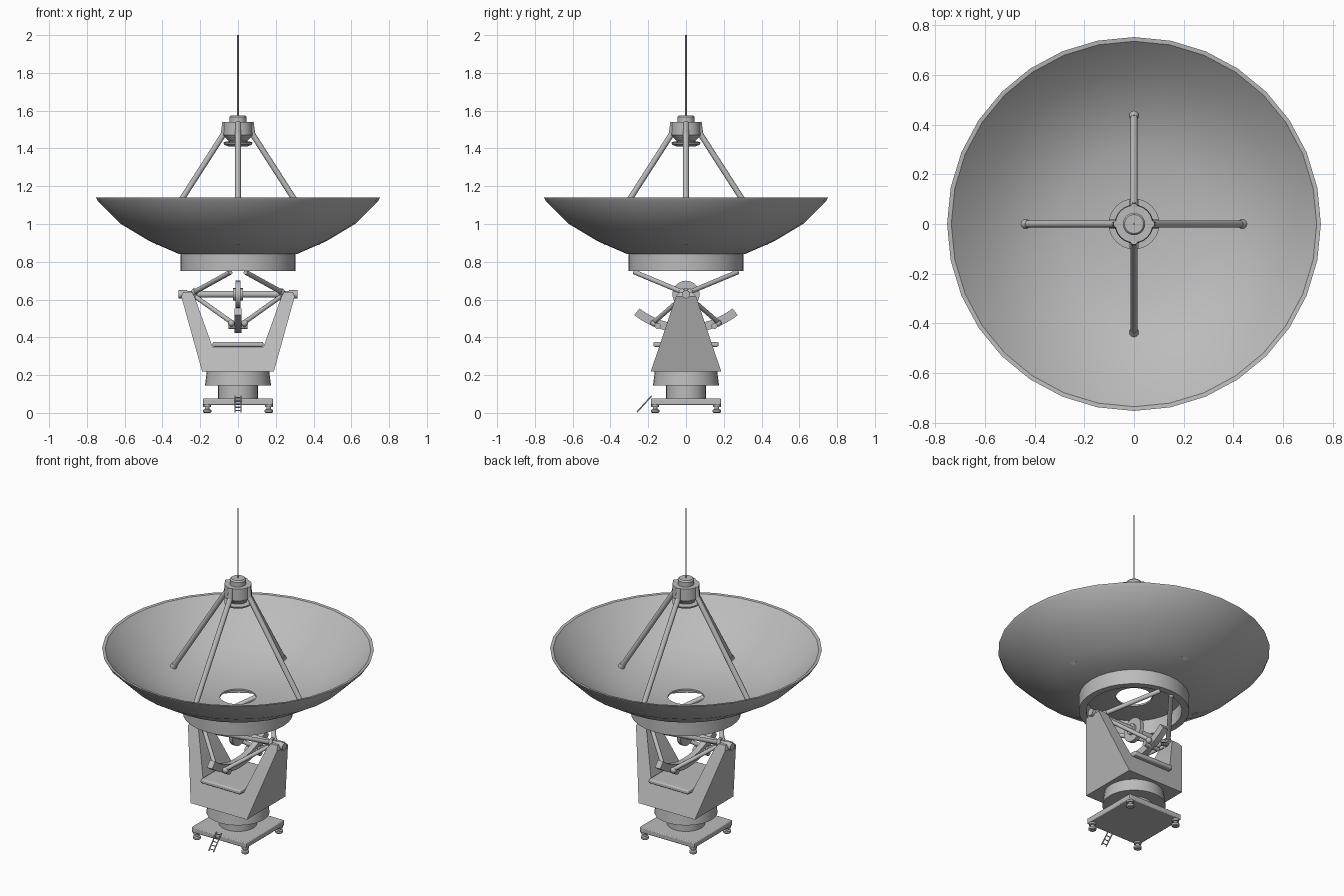
import bpy, bmesh, math
from mathutils import Vector, Matrix

cube = bpy.data.objects.get("Cube")
if cube:
    bpy.data.objects.remove(cube, do_unlink=True)

grey = bpy.data.materials.new("light_grey_metal")
grey.use_nodes = True
grey.diffuse_color = (0.5, 0.5, 0.5, 1)
grey.node_tree.nodes["Principled BSDF"].inputs["Base Color"].default_value = (0.5, 0.5, 0.5, 1)


def finish(name, bm, angle=35, bevel=0):
    """Turn a bmesh into a named, shaded object."""
    bmesh.ops.recalc_face_normals(bm, faces=bm.faces)
    mesh = bpy.data.meshes.new(name)
    bm.to_mesh(mesh)
    bm.free()
    mesh.materials.append(grey)
    ob = bpy.data.objects.new(name, mesh)
    bpy.context.collection.objects.link(ob)
    if bevel:
        mod = ob.modifiers.new("Bevel", "BEVEL")
        mod.width, mod.segments = bevel, 2
    bpy.ops.object.select_all(action="DESELECT")
    ob.select_set(True)
    bpy.context.view_layer.objects.active = ob
    bpy.ops.object.shade_smooth_by_angle(angle=math.radians(angle))
    return ob


def lathe(name, profile, segments=32, closed=False, at=(0, 0)):
    """Spin (radius, height) points round a vertical axis."""
    bm = bmesh.new()
    rings = []
    for r, z in profile:
        rings.append([bm.verts.new((at[0] + r * math.cos(a), at[1] + r * math.sin(a), z))
                      for a in (2 * math.pi * i / segments for i in range(segments))])
    pairs = list(zip(rings, rings[1:]))
    if closed:
        pairs.append((rings[-1], rings[0]))
    else:
        bm.faces.new(rings[0])
        bm.faces.new(rings[-1])
    for low, high in pairs:
        for i in range(segments):
            j = (i + 1) % segments
            bm.faces.new((low[i], low[j], high[j], high[i]))
    return finish(name, bm)


def rod(name, start, end, r, segments=12, r_end=None):
    """Cylinder between two points."""
    a, b = Vector(start), Vector(end)
    d = b - a
    bm = bmesh.new()
    bmesh.ops.create_cone(bm, cap_ends=True, segments=segments, radius1=r,
                          radius2=r if r_end is None else r_end, depth=d.length,
                          matrix=Matrix.Translation((a + b) / 2)
                          @ d.to_track_quat("Z", "Y").to_matrix().to_4x4())
    return finish(name, bm)


def ball(name, at, r):
    bm = bmesh.new()
    bmesh.ops.create_uvsphere(bm, u_segments=12, v_segments=8, radius=r,
                              matrix=Matrix.Translation(at))
    return finish(name, bm)


def box(name, centre, size, bevel=0):
    bm = bmesh.new()
    bmesh.ops.create_cube(bm, size=1, matrix=Matrix.Translation(centre)
                          @ Matrix.Diagonal((*size, 1)))
    return finish(name, bm, bevel=bevel)


# Reflector dish with open centre, and hollow ring below it
lathe("dish", [(0.10, 0.84), (0.31, 0.84), (0.47, 0.91), (0.62, 1.0), (0.742, 1.12),
               (0.752, 1.14), (0.735, 1.138), (0.61, 1.015), (0.46, 0.925),
               (0.30, 0.862), (0.10, 0.85)], closed=True)
lathe("dish_ring", [(0.265, 0.75), (0.305, 0.75), (0.305, 0.842), (0.265, 0.842)], closed=True)

# Feed head and antenna rod
lathe("feed_head", [(0.05, 1.44), (0.06, 1.45), (0.078, 1.47), (0.075, 1.54)], 24)
lathe("feed_neck", [(0.05, 1.42), (0.05, 1.45)], 24)
lathe("feed_reflector", [(0.05, 1.41), (0.072, 1.42), (0.078, 1.432), (0.06, 1.437)], 24)
lathe("feed_cap", [(0.045, 1.53), (0.045, 1.567), (0.038, 1.575)], 24)
rod("antenna_rod", (0, 0, 1.57), (0, 0, 2), 0.004, 8)

# Four feed struts, each with a foot on the dish and a clamp on the head
for i in range(4):
    c, s = round(math.cos(i * math.pi / 2)), round(math.sin(i * math.pi / 2))
    rod("feed_strut", (0.443 * c, 0.443 * s, 0.905), (0.077 * c, 0.077 * s, 1.475), 0.015)
    rod("strut_foot", (0.446 * c, 0.446 * s, 0.90), (0.425 * c, 0.425 * s, 0.933), 0.022,
        r_end=0.016)
    rod("strut_clamp", (0.077 * c, 0.077 * s, 1.47), (0.068 * c, 0.068 * s, 1.54), 0.015)

# Forked yoke: front outline extruded in depth, narrowing with height
half = [(0.19, 0.22), (0.30, 0.615), (0.29, 0.64), (0.245, 0.64), (0.23, 0.615), (0.135, 0.35)]
outline = half + [(-x, z) for x, z in reversed(half)]
bm = bmesh.new()
sides = []
for sign in (-1, 1):
    sides.append([bm.verts.new((x, sign * (0.186 - (min(z, 0.62) - 0.22) * 0.335
                                           - max(0, z - 0.62)), z)) for x, z in outline])
n = len(outline)
for i in range(n):
    j = (i + 1) % n
    bm.faces.new((sides[0][i], sides[0][j], sides[1][j], sides[1][i]))
for side in sides:
    # One floor panel and one panel per arm
    bm.faces.new((side[0], side[5], side[6], side[11]))
    bm.faces.new(side[0:6])
    bm.faces.new(side[6:12])
finish("yoke", bm, 25)
box("yoke_platform", (0, 0, 0.363), (0.27, 0.345, 0.026), 0.008)

# Turntable, neck and base
lathe("turntable", [(0.175, 0.145), (0.165, 0.222)])
lathe("neck", [(0.105, 0.065), (0.105, 0.15)])
box("base_plate", (0, 0, 0.059), (0.37, 0.37, 0.033), 0.005)
for x in (-0.163, 0.163):
    for y in (-0.163, 0.163):
        lathe("foot", [(0.017, 0), (0.022, 0.004), (0.022, 0.016), (0.012, 0.02),
                       (0.012, 0.03), (0.021, 0.032), (0.021, 0.046)], 12, at=(x, y))

# Small ladder leaning on the front of the base
low, high = Vector((0, -0.26, 0.004)), Vector((0, -0.182, 0.09))
for x in (-0.016, 0.016):
    off = Vector((x, 0, 0))
    rod("ladder_rail", low + off, high + off, 0.0035, 6)
for i in range(5):
    p = low.lerp(high, (i + 0.5) / 5)
    rod("ladder_rung", p - Vector((0.016, 0, 0)), p + Vector((0.016, 0, 0)), 0.003, 6)

# Tilt axle and its centre wheel
rod("axle", (-0.30, 0, 0.628), (0.30, 0, 0.628), 0.018, 16)
rod("axle_wheel", (-0.012, 0, 0.628), (0.012, 0, 0.628), 0.072, 24)
rod("wheel_hub", (-0.026, 0, 0.628), (0.026, 0, 0.628), 0.032, 16)
for s in (-1, 1):
    rod("axle_end", (s * 0.27, 0, 0.628), (s * 0.315, 0, 0.628), 0.022, 16)
    rod("axle_collar", (s * 0.222, 0, 0.628), (s * 0.238, 0, 0.628), 0.03, 16)

# Curved tilt rack swept below the axle
bm = bmesh.new()
loops = []
for i in range(17):
    a = math.radians(-38 + 76 * i / 16)
    loops.append([bm.verts.new((x, r * math.sin(a), 0.868 - r * math.cos(a)))
                  for x, r in ((-0.018, 0.40), (0.018, 0.40), (0.018, 0.445), (-0.018, 0.445))])
for a, b in zip(loops, loops[1:]):
    for k in range(4):
        m = (k + 1) % 4
        bm.faces.new((a[k], a[m], b[m], b[k]))
bm.faces.new(loops[0])
bm.faces.new(loops[-1])
finish("tilt_rack", bm)

# Braces from the axle up to the dish ring and down to the rack
for sx in (-1, 1):
    for sy in (-1, 1):
        rod("upper_brace", (sx * 0.23, sy * 0.02, 0.64), (sx * 0.04, sy * 0.272, 0.745), 0.013)
        ball("upper_joint", (sx * 0.23, sy * 0.02, 0.64), 0.018)
        rod("lower_brace", (sx * 0.225, sy * 0.015, 0.615), (sx * 0.035, sy * 0.17, 0.48), 0.012)
        ball("lower_joint", (sx * 0.035, sy * 0.17, 0.475), 0.018)
        rod("rack_pin", (sx * 0.01, sy * 0.15, 0.46), (sx * 0.05, sy * 0.15, 0.46), 0.016)
